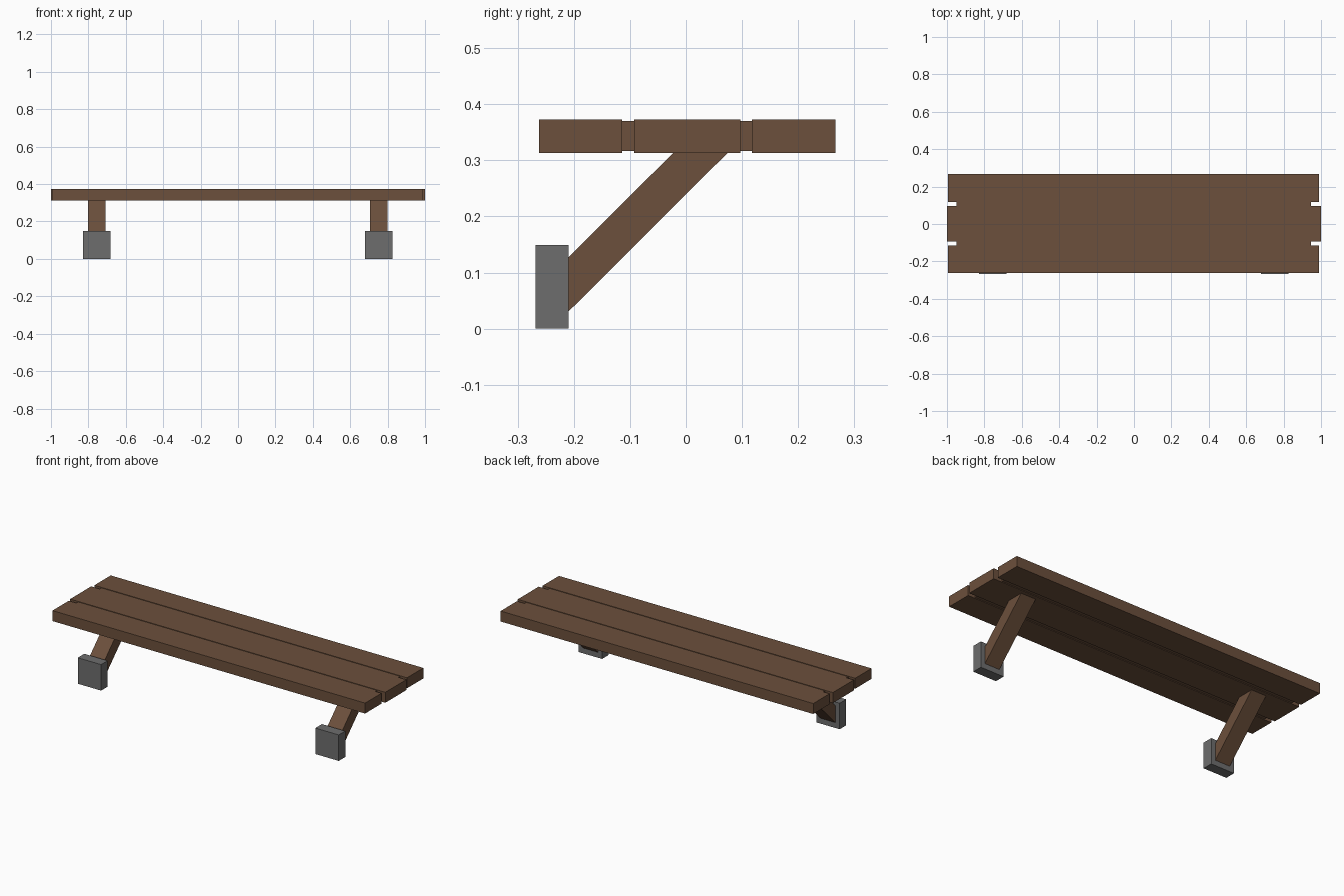
import bpy

if "Cube" in bpy.data.objects:
    bpy.data.objects.remove(bpy.data.objects["Cube"])


def material(name, rgb):
    m = bpy.data.materials.new(name)
    m.diffuse_color = (*rgb, 1.0)
    m.use_nodes = True
    m.node_tree.nodes["Principled BSDF"].inputs["Base Color"].default_value = m.diffuse_color
    return m


wood = material("brown wood", (0.150, 0.080, 0.045))
metal = material("grey metal", (0.155, 0.155, 0.155))


def prism(name, profile, x0, x1, mat):
    """Extrude a (y, z) profile, listed anticlockwise seen from +x, along x."""
    n = len(profile)
    verts = [(x, y, z) for x in (x0, x1) for y, z in profile]
    faces = [tuple(reversed(range(n))), tuple(range(n, 2 * n))]
    faces += [(i, (i + 1) % n, n + (i + 1) % n, n + i) for i in range(n)]
    mesh = bpy.data.meshes.new(name)
    mesh.from_pydata(verts, [], faces)
    mesh.materials.append(mat)
    obj = bpy.data.objects.new(name, mesh)
    bpy.context.collection.objects.link(obj)
    return obj


def box(name, x, y, z, mat):
    return prism(name, [(y[0], z[0]), (y[1], z[0]), (y[1], z[1]), (y[0], z[1])],
                 x[0], x[1], mat)


# Seat planks
seat_z = (0.313, 0.373)
box("front_plank", (-0.994, 0.99), (-0.262, -0.114), seat_z, wood)
box("middle_plank", (-1.0, 1.0), (-0.093, 0.097), seat_z, wood)
box("back_plank", (-0.994, 0.99), (0.118, 0.266), seat_z, wood)

# Recessed strips filling the gaps between planks
for name, y in (("front_strip", (-0.114, -0.093)), ("back_strip", (0.097, 0.118))):
    box(name, (-0.95, 0.946), y, (0.317, 0.370), wood)

# Slanted braces and wall pads
for side, cx in (("left", -0.755), ("right", 0.753)):
    prism(side + "_brace",
          [(-0.210, 0.030), (0.075, 0.314), (-0.022, 0.314), (-0.210, 0.127)],
          cx - 0.047, cx + 0.047, wood)
    box(side + "_wall_pad", (cx - 0.074, cx + 0.074), (-0.268, -0.209), (0, 0.149), metal)
